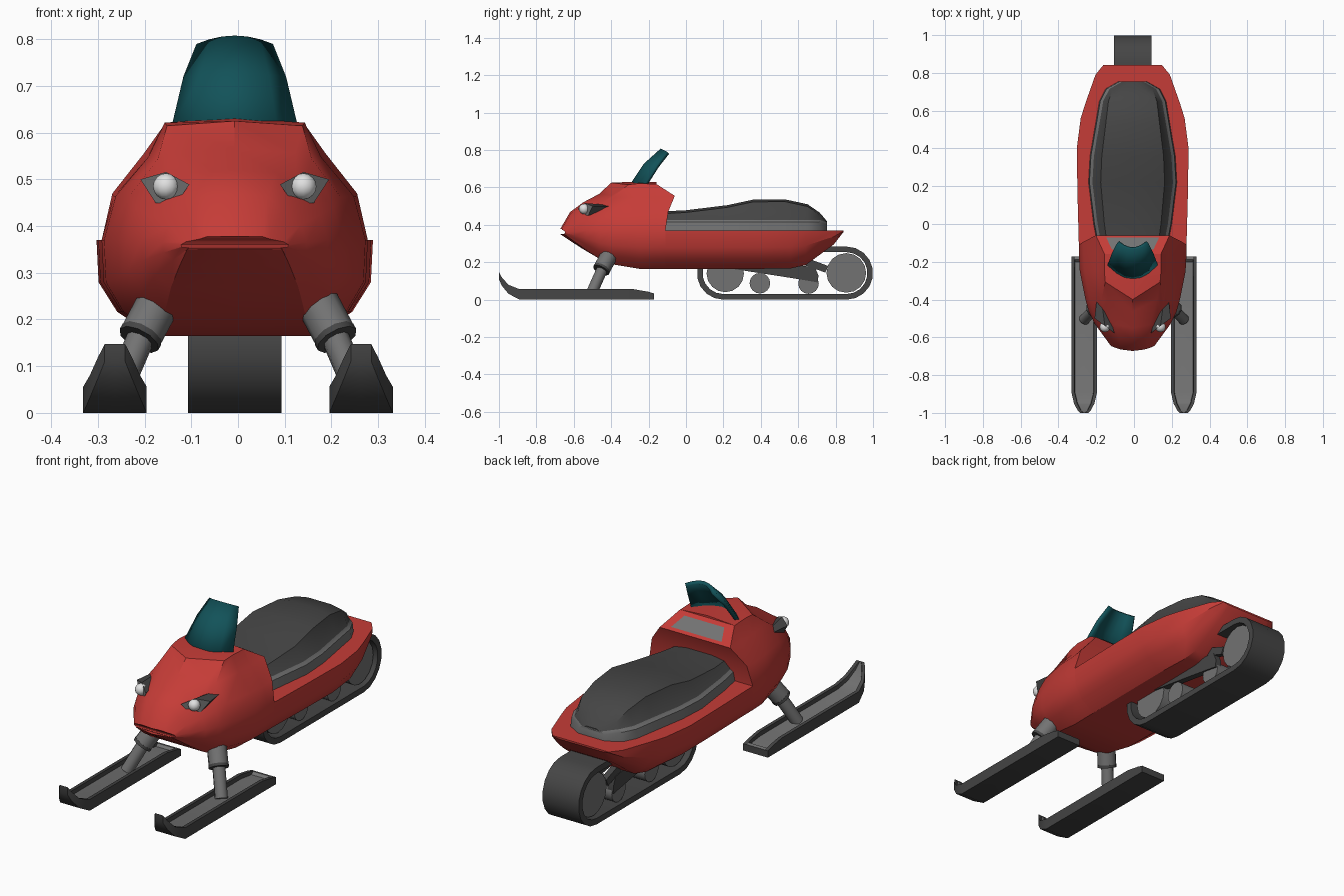
import bpy, bmesh, math
from mathutils import Vector

if "Cube" in bpy.data.objects:
    bpy.data.objects.remove(bpy.data.objects["Cube"])

CX = -0.007  # the body sits a hair off centre


def mat(name, c):
    m = bpy.data.materials.new(name)
    m.diffuse_color = (*c, 1)
    m.use_nodes = True
    m.node_tree.nodes["Principled BSDF"].inputs["Base Color"].default_value = m.diffuse_color
    return m


RED = mat("red paint", (0.56, 0.045, 0.038))
TEAL = mat("teal glass", (0.006, 0.085, 0.1))
DARK = mat("dark grey", (0.06, 0.06, 0.06))
GREY = mat("mid grey", (0.17, 0.17, 0.17))
WHITE = mat("lamp white", (0.75, 0.75, 0.75))


def finish(name, bm, mats, x=0, angle=30):
    bmesh.ops.dissolve_degenerate(bm, dist=1e-5, edges=bm.edges[:])
    bmesh.ops.recalc_face_normals(bm, faces=bm.faces[:])
    me = bpy.data.meshes.new(name)
    bm.to_mesh(me)
    bm.free()
    for m in mats:
        me.materials.append(m)
    ob = bpy.data.objects.new(name, me)
    bpy.context.collection.objects.link(ob)
    ob.location.x = x
    bpy.ops.object.select_all(action='DESELECT')
    ob.select_set(True)
    bpy.context.view_layer.objects.active = ob
    if angle:
        bpy.ops.object.shade_smooth_by_angle(angle=math.radians(angle))
    return ob


def loft(name, sections, mats, x=0, rule=lambda i: 0, angle=30):
    """Mirrored skin over half sections; first and last point of each lie on x=0."""
    bm = bmesh.new()
    m = len(sections[0])
    n = 2 * m - 2
    rings = []
    for s in sections:
        full = list(s) + [(-p[0], p[1], p[2]) for p in s[-2:0:-1]]
        rings.append([bm.verts.new(p) for p in full])
    for a, b in zip(rings, rings[1:]):
        for i in range(n):
            j = (i + 1) % n
            f = bm.faces.new((a[i], a[j], b[j], b[i]))
            f.material_index = rule(i if i < m - 1 else n - 1 - i)
    for r in (rings[0], rings[-1]):
        for i in range(m - 1):
            vs = []
            for k in (i, i + 1, (n - i - 1) % n, (n - i) % n):
                if r[k] not in vs:
                    vs.append(r[k])
            f = bm.faces.new(vs)
            f.material_index = rule(i)
    return finish(name, bm, mats, x, angle)


def prism(name, outline, x0, x1, m, x=0):
    """Side outline (y, z) extruded across x."""
    bm = bmesh.new()
    a, b = ([bm.verts.new((xx, y, z)) for y, z in outline] for xx in (x0, x1))
    bm.faces.new(a)
    bm.faces.new(b)
    for i in range(len(a)):
        j = (i + 1) % len(a)
        bm.faces.new((a[i], a[j], b[j], b[i]))
    return finish(name, bm, [m], x)


def rod(name, p, q, r, m, seg=12, x=0):
    p, q = Vector(p), Vector(q)
    bm = bmesh.new()
    bmesh.ops.create_cone(bm, cap_ends=True, segments=seg, radius1=r, radius2=r, depth=(q - p).length)
    bm.transform((q - p).to_track_quat('Z', 'Y').to_matrix().to_4x4())
    bmesh.ops.translate(bm, verts=bm.verts[:], vec=(p + q) / 2)
    return finish(name, bm, [m], x, 40)


def lower_half(y, w, zb, zm):
    h = zm - zb
    return [(0, y, zb), (0.1 + 0.4 * (w - 0.11), y, zb), (0.85 * w, y, zb + 0.25 * h),
            (0.985 * w, y, zb + 0.56 * h), (w, y, zm)]


# Hood: y, half width, bottom, waist, top, top half width, nose bow, top bow
hood = []
for y, w, zb, zm, zt, tw, k, kt in [
        (-0.672, 0.115, 0.35, 0.36, 0.378, 0.06, 2, 2),
        (-0.62, 0.155, 0.315, 0.365, 0.468, 0.07, 1.2, 1.2),
        (-0.55, 0.20, 0.27, 0.37, 0.52, 0.09, 0.5, 2),
        (-0.465, 0.232, 0.22, 0.37, 0.565, 0.13, 0, 4),
        (-0.40, 0.25, 0.19, 0.37, 0.625, 0.145, 0, 4.4),
        (-0.25, 0.28, 0.165, 0.37, 0.632, 0.15, 0, 0),
        (-0.16, 0.285, 0.165, 0.37, 0.628, 0.15, 0, 0)]:
    u = zt - zm
    pts = lower_half(y, w, zb, zm) + [(0.91 * w, y, zm + 0.36 * u), (0.66 * w, y, zm + 0.68 * u)]
    pts = [(a, b + k * a * a, c) for a, b, c in pts]
    pts += [(tw, y + kt * tw * tw, zm + 0.96 * u), (0, y, zt)]
    hood.append(pts)
hood.append(lower_half(-0.11, 0.285, 0.165, 0.37) + [
    (0.262, -0.095, 0.47), (0.195, -0.06, 0.555), (0.15, -0.158, 0.618), (0, -0.158, 0.628)])
loft("hood", hood, [RED], CX)

# Rear hull with flat running deck
hull = [lower_half(y, w, zb, 0.37) + [(0, y, 0.37)] for y, w, zb in [
    (-0.11, 0.285, 0.165), (0.15, 0.292, 0.165), (0.4, 0.296, 0.165), (0.56, 0.275, 0.167),
    (0.64, 0.25, 0.185), (0.79, 0.197, 0.295), (0.842, 0.155, 0.362)]]
loft("rear_hull", hull, [RED], CX)

# Dash panel on the slanted rear of the hood
bm = bmesh.new()
bm.faces.new([bm.verts.new(p) for p in [(-0.14, -0.071, 0.567), (0.14, -0.071, 0.567),
                                        (0.11, -0.135, 0.607), (-0.11, -0.135, 0.607)]])
finish("dash_panel", bm, [GREY], CX, 0)

# Seat: grey base band, dark cushion
seat = []
for y, w, zt in [(-0.12, 0.185, 0.472), (0.0, 0.208, 0.478), (0.22, 0.235, 0.505), (0.36, 0.227, 0.535),
                 (0.53, 0.198, 0.536), (0.65, 0.178, 0.51), (0.715, 0.145, 0.465), (0.755, 0.075, 0.418)]:
    b = 0.415 if y < 0.74 else 0.40
    seat.append([(0, y, 0.36), (w, y, 0.36), (w - 0.006, y, b), (w - 0.022, y, b + 0.012),
                 (0.72 * w, y, zt - 0.012), (0.35 * w, y, zt), (0, y, zt)])
loft("seat", seat, [DARK, GREY], CX, lambda i: 1 if i < 3 else 0, 35)

# Windshield: curved grid, thickened.  Rows: half width, centre y, side y, centre z, side z
bm = bmesh.new()
rows = []
for w, yc, ys, zc, zs in [(0.136, -0.30, -0.225, 0.615, 0.61), (0.11, -0.225, -0.155, 0.727, 0.72),
                          (0.082, -0.135, -0.1, 0.808, 0.79)]:
    row = []
    for i in range(7):
        t = i / 3 - 1
        row.append(bm.verts.new((w * t, yc + (ys - yc) * t * t, zc + (zs - zc) * t * t)))
    rows.append(row)
for a, b in zip(rows, rows[1:]):
    for i in range(6):
        bm.faces.new((a[i], a[i + 1], b[i + 1], b[i]))
shield = finish("windshield", bm, [TEAL], CX, 40)
sol = shield.modifiers.new("thickness", 'SOLIDIFY')
sol.thickness = 0.018
sol.offset = -1

# Track loop
R, Y0, Y1, ZC = 0.142, 0.2, 0.858, 0.142
bm = bmesh.new()
loops = []
for r in (R, R - 0.03):
    path = []
    for yc, start in ((Y1, -90), (Y0, 90)):
        for i in range(10):
            a = math.radians(start + 20 * i)
            path.append((yc + r * math.cos(a), ZC + r * math.sin(a)))
    for x in (-0.1, 0.1):
        loops.append([bm.verts.new((x, y, z)) for y, z in path])
for a, b in ((0, 1), (1, 3), (3, 2), (2, 0)):
    for i in range(20):
        j = (i + 1) % 20
        bm.faces.new((loops[a][i], loops[a][j], loops[b][j], loops[b][i]))
finish("track", bm, [DARK], CX)

# Track wheels
for i, (y, z, r) in enumerate([(0.21, 0.14, 0.1), (0.395, 0.088, 0.055), (0.655, 0.086, 0.055),
                               (0.857, 0.143, 0.106)]):
    rod(f"track_wheel_{i}", (-0.08, y, z), (0.08, y, z), r, GREY, 16, CX)

for s, side in ((-1, "left"), (1, "right")):
    # Suspension arms
    prism(f"long_arm_{side}", [(0.15, 0.18), (0.6, 0.185), (0.69, 0.172), (0.708, 0.13), (0.705, 0.092),
                               (0.66, 0.1), (0.55, 0.118)], s * 0.055, s * 0.088, DARK, CX)
    prism(f"short_arm_{side}", [(0.6, 0.24), (0.76, 0.18), (0.745, 0.145), (0.59, 0.2)],
          s * 0.055, s * 0.085, DARK, CX)

    # Skis: dark tray with a grey recessed floor
    ski = []
    for y, w, zb, zt, d in [(-1, 0.022, 0.11, 0.147, 0), (-0.985, 0.036, 0.075, 0.12, 0.015),
                            (-0.95, 0.054, 0.032, 0.08, 0.02), (-0.89, 0.068, 0, 0.056, 0.02),
                            (-0.28, 0.068, 0, 0.056, 0.02), (-0.2, 0.068, 0, 0.042, 0.016),
                            (-0.188, 0.068, 0, 0.038, 0), (-0.172, 0.068, 0, 0.034, 0)]:
        ski.append([(0, y, zb), (w, y, zb), (w, y, zt), (w - 0.017, y, zt),
                    (w - 0.019, y, zt - d), (0, y, zt - d)])
    loft(f"ski_{side}", ski, [DARK, GREY], s * 0.2635, lambda i: 1 if i == 4 else 0)

    # Ski struts
    rod(f"strut_sleeve_{side}", (s * 0.155, -0.395, 0.265), (s * 0.208, -0.45, 0.165), 0.046, GREY, 10)
    rod(f"strut_ring_{side}", (s * 0.206, -0.448, 0.168), (s * 0.212, -0.454, 0.157), 0.047, DARK, 10)
    rod(f"strut_leg_{side}", (s * 0.2, -0.44, 0.18), (s * 0.262, -0.505, 0.035), 0.03, GREY, 10)

    # Headlight housing: grey slanted face, dark body tapering into the hood
    bm = bmesh.new()
    shape = [(0.055, 0.015), (0.0, 0.031), (-0.05, 0.004), (-0.022, -0.036), (0.022, -0.036)]
    front = [bm.verts.new((s * (0.147 + dx), -0.54 + 0.75 * dx, 0.485 + dz)) for dx, dz in shape]
    back = [bm.verts.new((s * (0.167 + 0.4 * dx), -0.39, 0.495 + 0.3 * dz)) for dx, dz in shape]
    bm.faces.new(front).material_index = 1
    bm.faces.new(back)
    for i in range(5):
        j = (i + 1) % 5
        bm.faces.new((front[i], front[j], back[j], back[i]))
    finish(f"headlight_housing_{side}", bm, [DARK, GREY], CX, 0)
    bm = bmesh.new()
    bmesh.ops.create_uvsphere(bm, u_segments=12, v_segments=8, radius=0.028)
    bmesh.ops.translate(bm, verts=bm.verts[:], vec=(s * 0.147, -0.545, 0.485))
    finish(f"headlight_bulb_{side}", bm, [WHITE], CX, 60)
